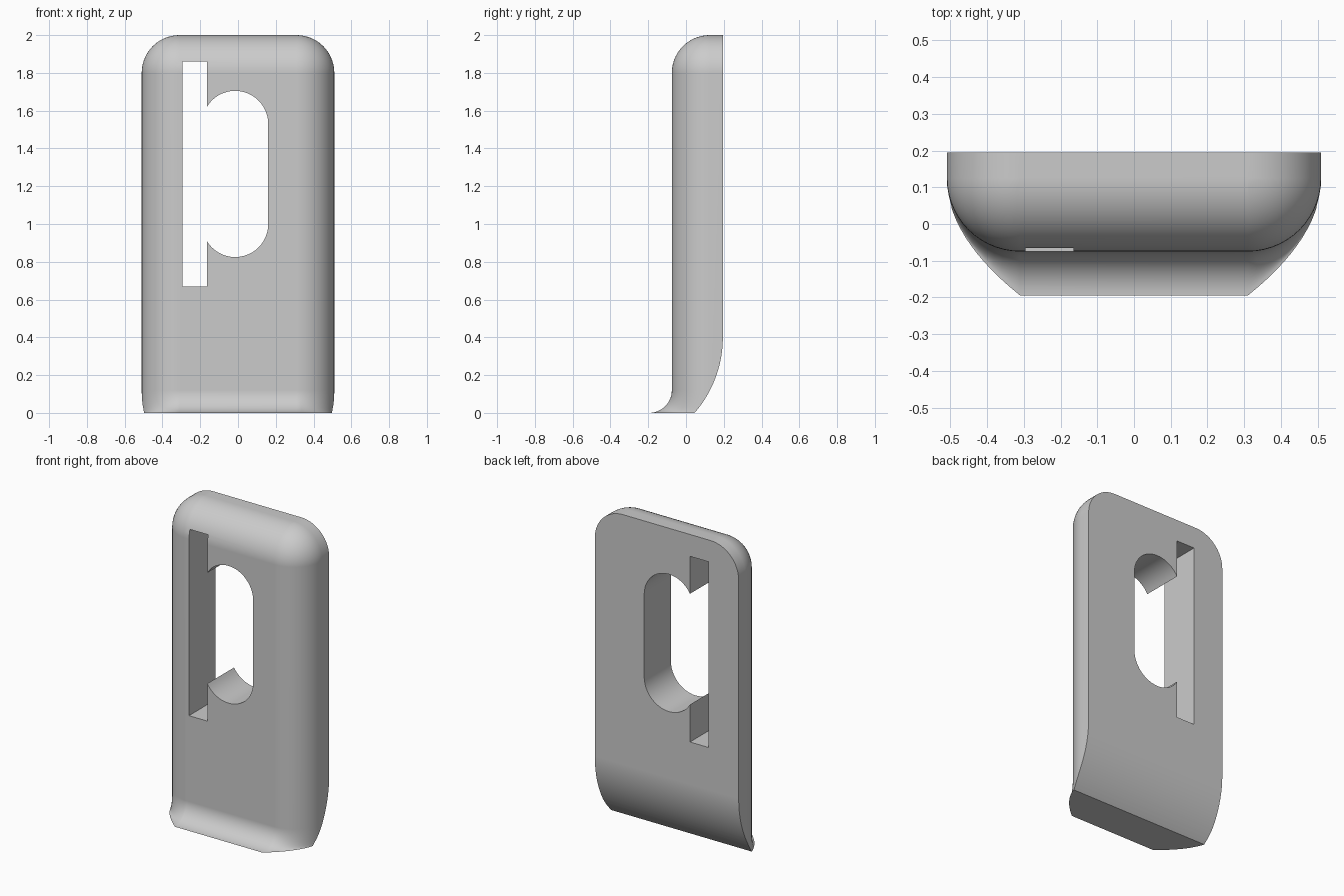
import bpy, bmesh, math
from mathutils import Vector

cube = bpy.data.objects.get("Cube")
if cube:
    bpy.data.objects.remove(cube)

HALF_W, BACK, FRONT, HEIGHT, R = 0.51, 0.195, -0.075, 2.0, 0.2
FLARE = 0.12      # depth and height of the kicked-out lip
STEPS = 14

grey = bpy.data.materials.new("plain grey")
grey.use_nodes = True
colour = (0.6, 0.6, 0.6, 1)
grey.diffuse_color = colour
grey.node_tree.nodes["Principled BSDF"].inputs["Base Color"].default_value = colour


def make_object(name, bm):
    bmesh.ops.remove_doubles(bm, verts=bm.verts, dist=1e-5)
    bmesh.ops.dissolve_degenerate(bm, edges=bm.edges, dist=1e-5)
    bmesh.ops.recalc_face_normals(bm, faces=bm.faces)
    mesh = bpy.data.meshes.new(name)
    bm.to_mesh(mesh)
    bm.free()
    mesh.materials.append(grey)
    obj = bpy.data.objects.new(name, mesh)
    bpy.context.collection.objects.link(obj)
    return obj


def prism(name, points, direction):
    """Closed outline extruded along a direction."""
    bm = bmesh.new()
    face = bm.faces.new([bm.verts.new(p) for p in points])
    out = bmesh.ops.extrude_face_region(bm, geom=[face])
    moved = [v for v in out["geom"] if isinstance(v, bmesh.types.BMVert)]
    bmesh.ops.translate(bm, verts=moved, vec=direction)
    return make_object(name, bm)


def section(z):
    """Right half of the horizontal outline, from front to back."""
    h = max(0, z - (HEIGHT - R))
    r = math.sqrt(max(0, R * R - h * h))
    kick = 0
    if z < FLARE:
        kick = 1 - math.sqrt(FLARE ** 2 - (FLARE - z) ** 2) / FLARE \
            if z > 0 else 1
    cx, cy = HALF_W - R, FRONT + R
    start, ctrl, end = Vector((cx, FRONT - FLARE)), Vector((HALF_W, -0.035)), Vector((HALF_W, cy))
    pts = []
    for i in range(STEPS + 1):
        t = i / STEPS
        a = t * math.pi / 2
        body = Vector((cx + r * math.sin(a), cy - r * math.cos(a)))
        lip = start * (1 - t) ** 2 + ctrl * 2 * t * (1 - t) + end * t * t
        pts.append(body.lerp(lip, kick))
    return pts + [Vector((cx + r, BACK))]


# Body: stacked outlines with a lip below and a rounded crown above
levels = [FLARE * (1 - math.cos(i / STEPS * math.pi / 2)) for i in range(STEPS + 1)]
levels += [HEIGHT - R + R * math.sin(i / STEPS * math.pi / 2) for i in range(STEPS + 1)]
bm = bmesh.new()
rings = []
for z in levels:
    half = section(z)
    outline = [(p.x, p.y, z) for p in half] + [(-p.x, p.y, z) for p in reversed(half)]
    rings.append([bm.verts.new(p) for p in outline])
for low, high in zip(rings, rings[1:]):
    for i in range(len(low)):
        j = (i + 1) % len(low)
        bm.faces.new((low[i], low[j], high[j], high[i]))
bm.faces.new(rings[0])
bm.faces.new(rings[-1])
body = make_object("body", bm)

# Cutters: back curve, square slot and rounded window
sweep = 0.61
rise = 0.4
curve = []
for i in range(25):
    z = rise - (rise + 0.02) * i / 24
    curve.append((-1, BACK - sweep + math.sqrt(sweep ** 2 - (rise - z) ** 2), z))
back_cut = prism("back_cutter", curve + [(-1, 0.5, -0.02), (-1, 0.5, rise)], (2, 0, 0))

slot_cut = prism("slot_cutter", [(x, -0.5, z) for x, z in
                 ((-0.295, 0.67), (-0.165, 0.67), (-0.165, 1.86), (-0.295, 1.86))], (0, 1, 0))

window = []
for i in range(50):
    a = math.pi * (i % 25) / 24 + (0 if i < 25 else math.pi)
    window.append((-0.015 + 0.175 * math.cos(a), -0.5,
                   (1.53 if i < 25 else 1.0) + 0.175 * math.sin(a)))
window_cut = prism("window_cutter", window, (0, 1, 0))

bpy.ops.object.select_all(action="DESELECT")
bpy.context.view_layer.objects.active = body
body.select_set(True)
for cutter in (back_cut, slot_cut, window_cut):
    cutter.hide_render = True
    mod = body.modifiers.new(cutter.name, "BOOLEAN")
    mod.operation, mod.solver, mod.object = "DIFFERENCE", "EXACT", cutter
    bpy.ops.object.modifier_apply(modifier=mod.name)
    bpy.data.objects.remove(cutter)

# Soft shading on the rounds, crisp cut edges
bpy.ops.object.shade_smooth_by_angle(angle=math.radians(30))
weighted = body.modifiers.new("weighted normals", "WEIGHTED_NORMAL")
weighted.keep_sharp = True
